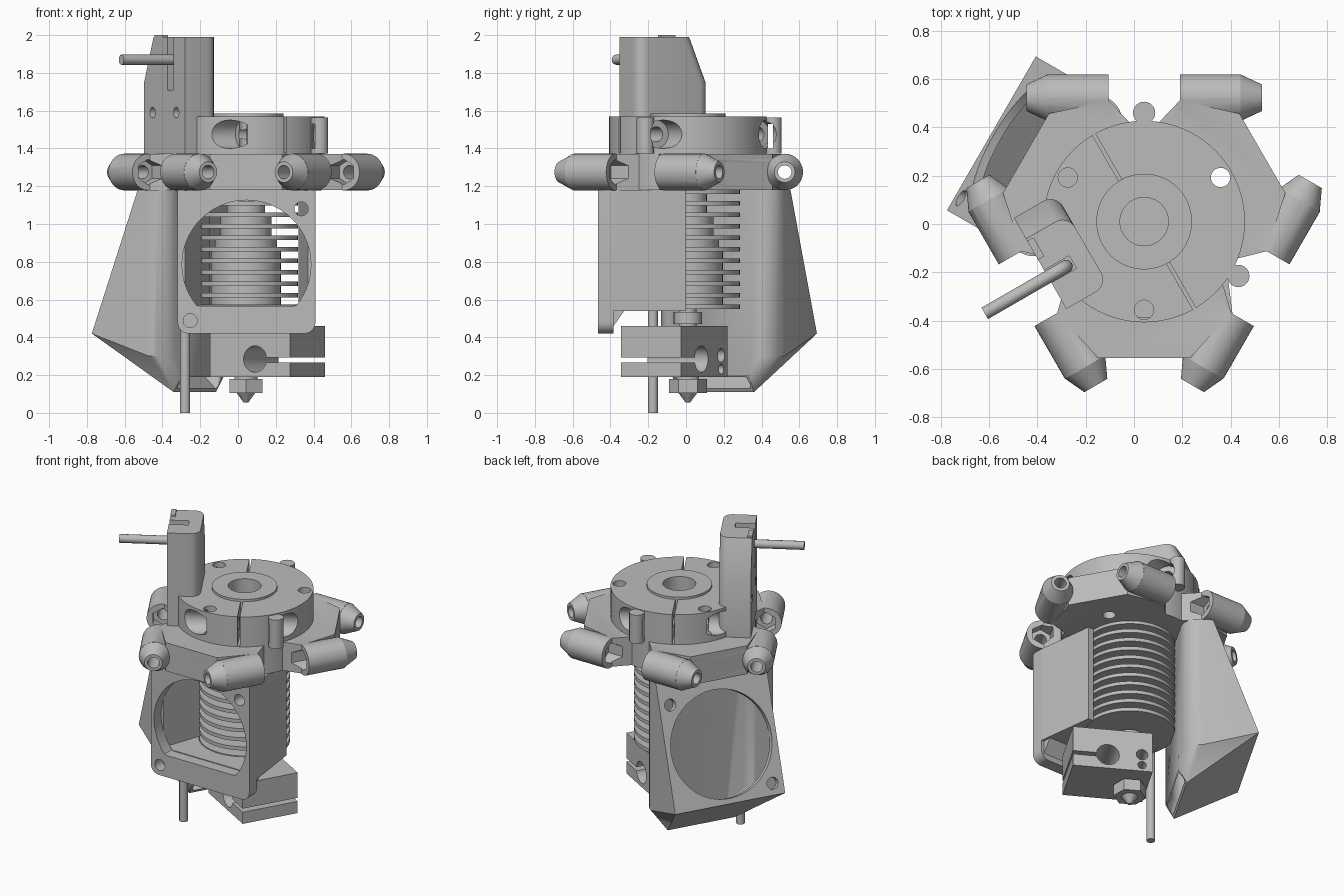
import bpy, bmesh
from math import sin, cos, pi, radians
from mathutils import Vector, Matrix

if "Cube" in bpy.data.objects:
    bpy.data.objects.remove(bpy.data.objects["Cube"])

grey = bpy.data.materials.new("plain grey")
grey.use_nodes = True
grey.diffuse_color = (0.5, 0.5, 0.5, 1)
grey.node_tree.nodes["Principled BSDF"].inputs["Base Color"].default_value = (0.5, 0.5, 0.5, 1)

C = Vector((0.042, 0.01, 0))          # hot end axis
UP = Vector((0, 0, 1))


def polar(deg, r=1.0, z=0.0):
    return Vector((r * cos(radians(deg)), r * sin(radians(deg)), z))


def finish(name, bm):
    bmesh.ops.recalc_face_normals(bm, faces=bm.faces)
    me = bpy.data.meshes.new(name)
    bm.to_mesh(me)
    bm.free()
    me.materials.append(grey)
    ob = bpy.data.objects.new(name, me)
    bpy.context.collection.objects.link(ob)
    return ob


def rod(name, a, b, r, r2=None, seg=40):
    """Cylinder or cone between two points."""
    a, b = Vector(a), Vector(b)
    turn = (b - a).to_track_quat('Z', 'Y').to_matrix().to_4x4()
    bm = bmesh.new()
    bmesh.ops.create_cone(bm, cap_ends=True, segments=seg, radius1=r, radius2=r if r2 is None else r2,
                          depth=(b - a).length, matrix=Matrix.Translation((a + b) / 2) @ turn)
    return finish(name, bm)


def hull(name, pts):
    """Convex solid around points."""
    bm = bmesh.new()
    for p in pts:
        bm.verts.new(p)
    out = bmesh.ops.convex_hull(bm, input=bm.verts)
    junk = set(out["geom_interior"]) | set(out["geom_unused"])
    bmesh.ops.delete(bm, geom=[v for v in junk if isinstance(v, bmesh.types.BMVert)], context='VERTS')
    bmesh.ops.dissolve_limit(bm, angle_limit=0.01, verts=bm.verts, edges=bm.edges)
    return finish(name, bm)


def prism(name, pts, z0, z1):
    return hull(name, [Vector((p[0], p[1], z)) for p in pts for z in (z0, z1)])


def slab(name, o, u, v, us, vs, zs):
    """Box along two horizontal directions from an origin."""
    return hull(name, [o + u * a + v * b + UP * z for a in us for b in vs for z in zs])


def boolean(target, tools, op='DIFFERENCE'):
    for tool in tools:
        m = target.modifiers.new("shape", 'BOOLEAN')
        m.operation, m.solver, m.object = op, 'EXACT', tool
        bpy.context.view_layer.objects.active = target
        bpy.ops.object.modifier_apply(modifier=m.name)
        bpy.data.objects.remove(tool)
    return target


# Effector: central clamp, three webs, six rod horns
effector = rod("effector", C + UP * 1.18, C + UP * 1.57, 0.417, seg=80)
adds, cuts = [], []
web = [(-0.25, 0), (-0.27, -0.325), (-0.36, -0.378), (-0.19, -0.565)]
for k in range(3):
    R = Matrix.Rotation(radians(120 * k), 3, 'Z')
    adds.append(prism("web", [C + R @ Vector((s * x, y, 0)) for x, y in web for s in (1, -1)], 1.18, 1.37))
    for s in (1, -1):
        base = C + R @ Vector((-0.37 * s, -0.384, 1.275))
        ax = R @ polar(-60 if s == 1 else -120)
        neck, tip = base + ax * 0.25, base + ax * 0.34
        adds += [rod("horn", base, neck + ax * 0.002, 0.097),
                 rod("horn_tip", neck, tip, 0.097, 0.055)]
        cuts += [rod("bore", base - ax * 0.1, tip + ax * 0.1, 0.036, seg=24),
                 rod("nut_trap", base - ax * 0.1, base + ax * 0.06, 0.068, seg=6)]
for a in (90, -30):
    adds.append(rod("ear", C + polar(a, 0.45, 1.372), C + polar(a, 0.45, 1.565), 0.046, seg=24))
    cuts.append(slab("ear_slot", C, polar(a), polar(a + 90), (0.425, 0.45), (-0.12, 0.12), (1.4, 1.53)))
for a in (30, 150, 270):
    cuts.append(rod("screw_hole", C + polar(a, 0.365, 1.1), C + polar(a, 0.365, 1.7), 0.04, seg=24))
# Clamp slit and cross screws
S, P = polar(-60), polar(30)
for s in (1, -1):
    span = sorted((0.19 * s, 0.5 * s))
    cuts.append(slab("slit", C, S, P, span, (-0.007, 0.007), (1.375, 1.7)))
    mid = C + S * 0.31 * s + UP * 1.475
    cuts.append(rod("clamp_bore", mid - P * 0.5, mid + P * 0.5, 0.04, seg=24))
    cuts += [rod("clamp_head", mid + P * 0.2 * q, mid + P * 0.5 * q, 0.075, seg=32) for q in (1, -1)]
cuts.append(rod("neck_hole", C + UP * 1.3, C + UP * 1.7, 0.19))
boolean(effector, adds, 'UNION')
boolean(effector, cuts)

# Cold end: collar and finned heat sink
boolean(rod("collar", C + UP * 1.25, C + UP * 1.585, 0.198, seg=64),
        [rod("bore", C + UP * 1.3, C + UP * 1.7, 0.1)])
for z0, z1, r in ((0.55, 0.87, 0.185), (0.87, 0.94, 0.165), (0.94, 1.05, 0.135), (1.05, 1.2, 0.1)):
    rod("heat_sink_core", C + UP * z0, C + UP * z1, r)
for i in range(11):
    z = 0.55 + 0.061 * i
    rod("cooling_fin", C + UP * z, C + UP * (z + 0.024), 0.275, seg=64)
rod("heat_break", C + UP * 0.4, C + UP * 0.56, 0.045)
rod("heat_break_nut", C + UP * 0.47, C + UP * 0.535, 0.075, seg=24)

# Heater block with cartridge bore, clamp slot and sensor holes
P0, E1, E2 = Vector((-0.148, -0.1, 0)), polar(-30), polar(60)
block = slab("heater_block", P0, E1, E2, (0, 0.49), (0, 0.368), (0.19, 0.46))
bore = P0 + E1 * 0.275 + UP * 0.285
back = P0 + E2 * 0.368 + E1 * 0.065
boolean(block, [rod("bore", bore - E2 * 0.1, bore + E2 * 0.5, 0.07),
                slab("slot", P0, E1, E2, (0.28, 0.6), (-0.1, 0.5), (0.268, 0.292))]
        + [rod("sensor", back - E2 * 0.15 + UP * z, back + E2 * 0.1 + UP * z, r, seg=24)
           for z, r in ((0.305, 0.036), (0.232, 0.026))])

# Nozzle
rod("nozzle_neck", C + UP * 0.17, C + UP * 0.2, 0.06)
rod("nozzle_hex", C + UP * 0.105, C + UP * 0.18, 0.1, seg=6)
rod("nozzle_tip", C + UP * 0.055, C + UP * 0.106, 0.012, 0.05, seg=32)

# Front fan shroud
corners = [(x + 0.06 * cos(a), 0.48 + 0.06 * sin(a)) for x in (-0.26, 0.35)
           for a in [pi + pi * i / 12 for i in range(13)]]
plate = hull("fan_plate", [(x, y, z) for x, z in corners + [(-0.32, 1.18), (0.41, 1.18)]
                           for y in (-0.465, -0.385)])
ring = [(0.045 + 0.341 * cos(a), max(0.565, 0.785 + 0.341 * sin(a)))
        for a in [2 * pi * i / 64 for i in range(64)]]
boolean(plate, [hull("air_hole", [(x, y, z) for x, z in ring for y in (-0.6, -0.3)])]
        + [rod("mount", (x, -0.6, z), (x, -0.3, z), 0.037, seg=24)
           for x, z in ((0.335, 1.08), (-0.253, 0.488))])
prism("shroud_left_wall", [(0.41, -0.39), (0.37, -0.39), (0.32, 0), (0.36, 0)], 0.54, 1.18)
prism("shroud_right_wall", [(-0.32, -0.39), (-0.28, -0.39), (-0.148, 0), (-0.185, 0)], 0.54, 1.18)
floor = prism("shroud_floor", [(-0.32, -0.39), (0.41, -0.39), (0.36, 0), (-0.185, 0)], 0.54, 0.57)
boolean(floor, [rod("clearance", C + UP * 0.4, C + UP * 0.7, 0.278, seg=64)])
hull("shroud_fillet", [(x, y, z) for x in (-0.3, 0.39)
                       for y, z in ((-0.39, 0.45), (-0.39, 0.55), (-0.32, 0.55), (-0.365, 0.49))])

# Side part-cooling duct
N, T = polar(150), polar(60)


def place(d, t, z):
    return C + N * d + T * t + UP * z


def duct_points(k, mouth):
    w, d0, r = 0.3675 - k, 0.27 + k, 0.11 - k
    pts = []
    for s in (1, -1):
        for i in range(9):
            a = pi / 2 * i / 8
            pts += [place(d0 + r - r * cos(a), s * (w - r + r * sin(a)), z) for z in (1.18 - 2 * k, 0.3)]
        pts += [place(0.45 - k, s * w, 1.18 - 2 * k), place(0.73 - 1.4 * k, s * w, 0.42 + 0.3 * k)]
        pts += [place(d, s * (0.224 - k), z) for d, z in mouth]
    return pts


duct = hull("cooling_duct", duct_points(0, [(0.312, 0.11), (0.26, 0.2)]))
cavity = hull("cavity", duct_points(0.03, [(0.285, 0.115), (0.265, 0.17)]))
M = N * 0.938 + UP * 0.346
D = N * 0.346 - UP * 0.938
mid = place(0.603, 0, 0.765)
holes = [rod("fan_hole", mid - M * 0.08, mid + M * 0.15, 0.335, seg=64)]
for s in (1, -1):
    p = mid + (T * s - D * s) * 0.295
    holes.append(rod("mount", p - M * 0.06, p + M * 0.1, 0.037, seg=24))
boolean(duct, [cavity] + holes)

# Probe tower, tapered at the rear, with a slot for the bent key
A, U, V = Vector((-0.497, 0.025, 0)), S, P
pts = []
for lift, z in ((0, 1.37), (0, 1.75), (0.1, 1.99)):
    pts += [A + U * u + UP * z for u in (lift, 0.435)]
    for i in range(7):
        a = pi / 2 * i / 6
        h, q = 0.06 * cos(a), 0.14 + 0.06 * sin(a)
        pts += [A + U * (lift + 0.06 - h) + V * q + UP * z, A + U * (0.375 + h) + V * q + UP * z]
tower = hull("probe_tower", pts)
boolean(tower, [slab("slot", A, U, V, (0.25, 0.31), (-0.1, 0.12), (1.71, 2.1))]
        + [rod("screw", A + U * u - V * 0.1 + UP * 1.59, A + U * u + V * 0.1 + UP * 1.59, 0.028, seg=24)
           for u in (0.09, 0.34)])
slab("tower_tab", A, U, V, (0.11, 0.2), (0, 0.03), (1.97, 2.0))

# Bent probe key
curve = bpy.data.curves.new("probe_key", 'CURVE')
curve.dimensions = '3D'
curve.bevel_depth, curve.bevel_resolution, curve.use_fill_caps = 0.027, 4, True
foot = Vector((-0.28, -0.175, 0))
path = [foot] + [foot - V * 0.05 * (1 - cos(a)) + UP * (1.82 + 0.05 * sin(a))
                 for a in [pi / 2 * i / 6 for i in range(7)]] + [foot - V * 0.39 + UP * 1.87]
line = curve.splines.new('POLY')
line.points.add(len(path) - 1)
for pt, co in zip(line.points, path):
    pt.co = (*co, 1)
curve.materials.append(grey)
bpy.context.collection.objects.link(bpy.data.objects.new("probe_key", curve))

# Smooth rounded faces, keep edges sharp
bpy.ops.object.select_all(action='DESELECT')
for ob in bpy.context.collection.objects:
    if ob.type == 'MESH':
        ob.select_set(True)
        bpy.context.view_layer.objects.active = ob
bpy.ops.object.shade_smooth_by_angle(angle=radians(30))
